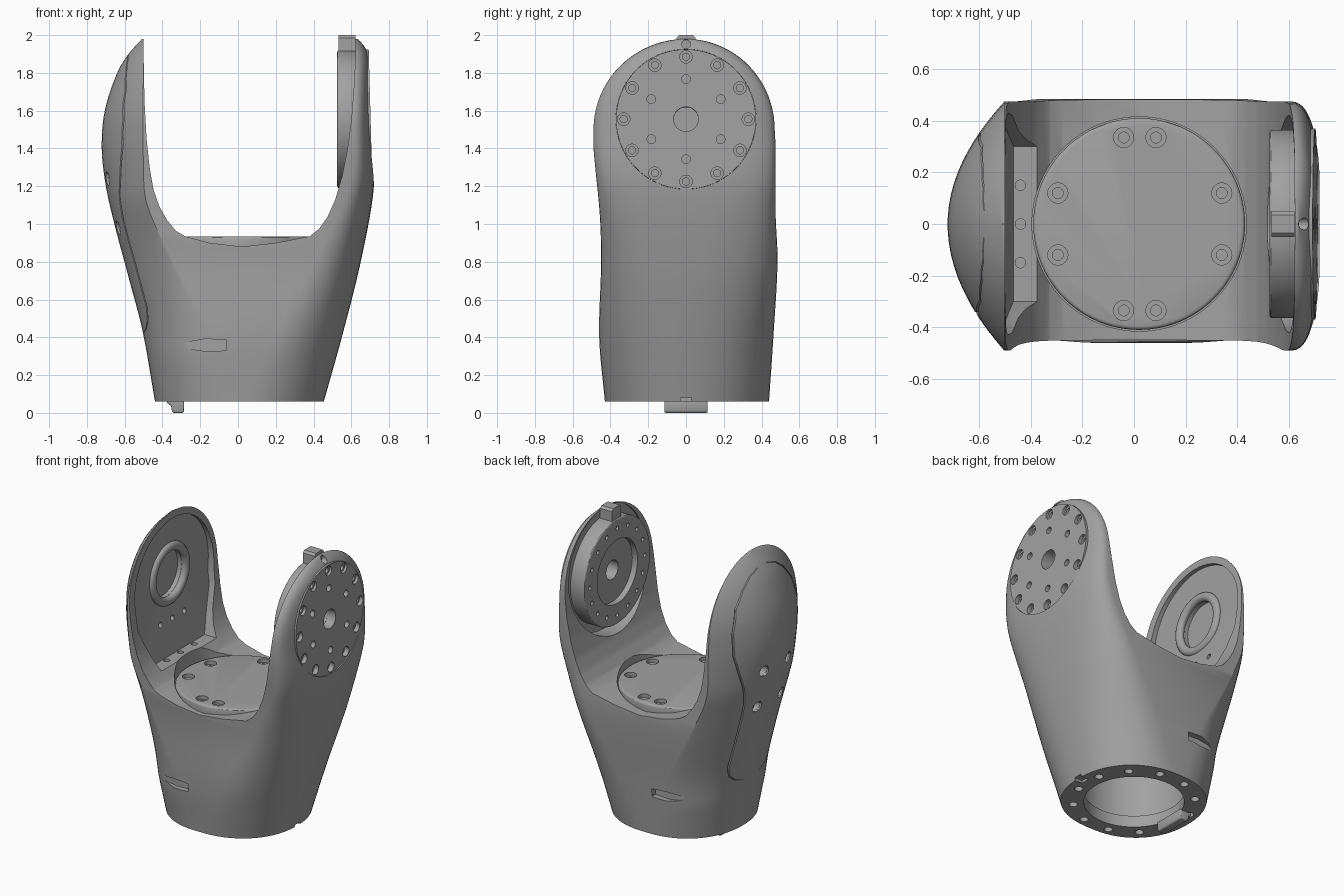
import bpy, bmesh, math
from mathutils import Vector, Matrix

cube = bpy.data.objects.get("Cube")
if cube:
    bpy.data.objects.remove(cube, do_unlink=True)

grey = bpy.data.materials.new("machined grey")
grey.use_nodes = True
grey.diffuse_color = (0.36, 0.36, 0.36, 1)
grey.node_tree.nodes["Principled BSDF"].inputs["Base Color"].default_value = grey.diffuse_color
X, Y, Z = Vector((1, 0, 0)), Vector((0, 1, 0)), Vector((0, 0, 1))


# ---- helpers ----
def curve(points):
    """Smooth interpolation through (position, value) pairs."""
    def slope(i):
        a, b = points[max(i - 1, 0)], points[min(i + 1, len(points) - 1)]
        return (b[1] - a[1]) / (b[0] - a[0])

    def value(t):
        i = 0
        while i < len(points) - 2 and t > points[i + 1][0]:
            i += 1
        (p, u), (q, v) = points[i], points[i + 1]
        h = q - p
        s = min(max((t - p) / h, 0), 1)
        f = s * s * (3 - 2 * s)
        return u + (v - u) * f + h * (s * (1 - s) ** 2 * slope(i) - s * s * (1 - s) * slope(i + 1))
    return value


def finish(name, bm):
    bmesh.ops.recalc_face_normals(bm, faces=bm.faces)
    mesh = bpy.data.meshes.new(name)
    bm.to_mesh(mesh)
    bm.free()
    mesh.materials.append(grey)
    obj = bpy.data.objects.new(name, mesh)
    bpy.context.collection.objects.link(obj)
    return obj


def select(obj):
    bpy.ops.object.select_all(action='DESELECT')
    bpy.context.view_layer.objects.active = obj
    obj.select_set(True)


def boolean(obj, other, operation='DIFFERENCE'):
    select(obj)
    mod = obj.modifiers.new("cut", 'BOOLEAN')
    mod.object, mod.operation, mod.solver = other, operation, 'EXACT'
    bpy.ops.object.modifier_apply(modifier=mod.name)
    bpy.data.objects.remove(other, do_unlink=True)


def bevel(obj, width):
    select(obj)
    mod = obj.modifiers.new("bevel", 'BEVEL')
    mod.width, mod.segments, mod.angle_limit = width, 3, math.radians(50)
    bpy.ops.object.modifier_apply(modifier=mod.name)


def rods(name, places, radius, length, axis=X, sides=24):
    """Cylinders centred on the given places."""
    bm = bmesh.new()
    turn = axis.to_track_quat('Z', 'Y').to_matrix().to_4x4()
    for place in places:
        bmesh.ops.create_cone(bm, cap_ends=True, segments=sides, radius1=radius, radius2=radius,
                              depth=length, matrix=Matrix.Translation(place) @ turn)
    return finish(name, bm)


def prism(name, outline, start, end):
    """Extrude a closed outline of 3D points between two offsets."""
    bm = bmesh.new()
    face = bm.faces.new([bm.verts.new(Vector(p) + start) for p in outline])
    extruded = bmesh.ops.extrude_face_region(bm, geom=[face])["geom"]
    bmesh.ops.translate(bm, vec=end - start, verts=[v for v in extruded if isinstance(v, bmesh.types.BMVert)])
    return finish(name, bm)


def circle(centre, radius, count, phase=0, axis=X):
    out = []
    for i in range(count):
        a = math.tau * i / count + phase
        c, s = radius * math.cos(a), radius * math.sin(a)
        out.append(Vector(centre) + (Vector((0, c, s)) if axis == X else Vector((c, s, 0))))
    return out


# ---- outer shell: lofted rounded sections ----
left_edge = curve([(.06, -.44), (.43, -.505), (.7, -.575), (1, -.655), (1.2, -.7), (1.4, -.722),
                   (1.6, -.706), (1.8, -.64), (1.9, -.58), (1.98, -.508)])
right_edge = curve([(.06, .455), (.4, .55), (.8, .65), (1.2, .72), (1.5, .715), (1.85, .7), (1.93, .675), (1.98, .635)])
left_core = curve([(.06, -.02), (.43, -.14), (.8, -.34), (1.1, -.48), (1.3, -.5), (1.98, -.5)])
right_core = curve([(.06, .02), (.43, .18), (.8, .38), (1.2, .57), (1.5, .6), (1.98, .6)])
front = curve([(.06, -.43), (.4, -.46), (.8, -.45), (1.05, -.457), (1.4, -.49), (1.5, -.49)])
back = curve([(.06, .44), (.4, .463), (.8, .485), (1.05, .475), (1.4, .475), (1.5, .47)])


def shell(name, shift=0.0):
    levels = [.06 + 1.44 * i / 40 for i in range(40)]
    levels += [1.5 + .48 * math.sin(math.pi / 2 * i / 20 * .985) for i in range(21)]
    bm, rings, n = bmesh.new(), [], 64
    for z in levels:
        shrink = math.sqrt(max(1 - ((z - 1.5) / .48) ** 2, 0)) if z > 1.5 else 1
        soft = min(max((z - .3) / .9, 0), 1)
        ring = []
        for i in range(n):
            a = math.tau * (i + .5) / n
            c, s = math.cos(a), math.sin(a)
            # right side squarish, left side domed like a parabola
            core, edge, across, along = ((right_core(z), right_edge(z), .92 - .2 * soft, .92 - .2 * soft) if c > 0
                                         else (left_core(z), left_edge(z), .92 + 1.1 * soft, .92 + .08 * soft))
            x = core + (edge - core) * abs(c) ** across + shift
            reach = (back(z) if s > 0 else -front(z)) * shrink
            ring.append(bm.verts.new((x, math.copysign(reach * abs(s) ** along, s), z)))
        rings.append(ring)
    for low, high in zip(rings, rings[1:]):
        for i in range(n):
            j = (i + 1) % n
            bm.faces.new((low[i], low[j], high[j], high[i]))
    bm.faces.new(rings[0])
    bm.faces.new(rings[-1])
    return finish(name, bm)


body = shell("yoke_body")

# flush side cover set into a shallow recess in the left arm
half = [(1.89, .05), (1.86, .14), (1.8, .22), (1.7, .3), (1.55, .345), (1.4, .345), (1.27, .31), (1.15, .265),
        (1.03, .24), (.9, .235), (.56, .235), (.49, .21), (.45, .16), (.43, .09)]


def cover_prism(name, margin):
    side = [(w + margin, z + math.copysign(margin, z - 1.16)) for z, w in half]
    return prism(name, [(0, w, z) for w, z in side] + [(0, -w, z) for w, z in reversed(side)], X * -.9, X * -.3)


recess = cover_prism("cover_recess", .005)
boolean(recess, shell("recess_floor", .012))
boolean(body, recess)
cover = shell("side_cover")
boolean(cover, cover_prism("cover_outline", -.005), 'INTERSECT')
boolean(cover, shell("cover_inside", .011))

# open saddle between the two arms
saddle = [(-.5, 2.2), (-.5, 1.9), (-.495, 1.65), (-.484, 1.45), (-.468, 1.3), (-.447, 1.18), (-.415, 1.09),
          (-.375, 1.02), (-.33, .965), (-.28, .935), (-.15, .9), (.02, .88), (.2, .9), (.38, .935),
          (.43, .975), (.475, 1.04), (.515, 1.13), (.55, 1.25), (.58, 1.4), (.6, 1.55), (.615, 1.75),
          (.622, 1.9), (.625, 2.2)]
boolean(body, prism("saddle_cut", [(x, 0, z) for x, z in saddle], -Y, Y))
boolean(body, rods("floor_cut", [(.02, 0, 1.07)], .415, .4, Z, 96))

# arch-shaped pocket in the left arm, its floor leaning in towards the bottom
arch = [(0, .43 * math.cos(math.pi * i / 32), 1.5 + .43 * math.sin(math.pi * i / 32)) for i in range(33)]
arch += [(0, -.42, 1.32), (0, -.34, 1.13), (0, -.3, 1.02), (0, .3, 1.02), (0, .34, 1.13), (0, .42, 1.32)]
pocket = prism("arm_pocket", arch, X * -.7, X * -.2)
lean = [(-.528, 2.1), (-.528, 1.4), (-.46, .98), (-.25, .98), (-.25, 2.1)]
boolean(pocket, prism("pocket_floor", [(x, 0, z) for x, z in lean], -Y, Y), 'INTERSECT')
boolean(body, pocket)
hub = (-.528, 0, 1.54)
boolean(body, rods("hub_recess", [hub], .165, .1, X, 64))
boolean(body, rods("wall_holes", [(-.5, y, 1.24) for y in (-.13, 0, .13)], .018, .08))
boolean(body, rods("ledge_holes", [(-.44, y, 1.0) for y in (-.15, 0, .15)], .02, .12, Z))

# drive arm: inner pocket, flat outer seat, through bore
axis_height = 1.555
tilt = Vector((1, 0, .027)).normalized()
boolean(body, rods("drum_pocket", [(.5, 0, axis_height)], .42, .256, X, 96))
seat = Vector((.702, 0, axis_height))
boolean(body, rods("seat_cut", [seat + tilt * .07], .371, .2, tilt, 96))
boolean(body, rods("bore", [seat], .065, .5, tilt, 48))
boolean(body, rods("top_pin_hole", [(.67, 0, 1.952)], .023, .1))

# hollow base with bolt circle and notch
boolean(body, rods("base_opening", [(0, 0, .1)], .315, .2, Z, 96))
boolean(body, rods("base_cavity", [(0, 0, .46)], .345, .64, Z, 96))
boolean(body, rods("base_bolts", circle((0, 0, .06), .383, 12, math.pi / 12, Z), .027, .08, Z))
boolean(body, prism("base_notch", [(.4, y, z) for y, z in ((-.03, .04), (.03, .04), (.03, .078), (-.03, .078))], X * 0, X * .2))

# bullet-shaped slots, front and back
slot = [(-.06, .33), (-.06, .385), (-.17, .392), (-.25, .378), (-.295, .358), (-.25, .338), (-.17, .326)]
for side in (-1, 1):
    boolean(body, prism("slot_cut", [(x, 0, z) for x, z in slot], Y * side * .42, Y * side * .6))

# screw holes through the side cover
for part in (body, cover):
    boolean(part, rods("cover_holes", [(-.74, y, z) for y in (-.13, .13) for z in (.98, 1.24)], .037, .3))

# raised ring around the left hub
bm = bmesh.new()
section = [bm.verts.new((hub[0] + .025 * math.sin(a), .183 + .03 * math.cos(a), hub[2]))
           for a in (math.tau * i / 16 for i in range(16))]
loop = [bm.edges.new((section[i], section[(i + 1) % 16])) for i in range(16)]
bmesh.ops.spin(bm, geom=section + loop, cent=hub, axis=X, angle=math.tau, steps=64, use_merge=True)
bmesh.ops.remove_doubles(bm, verts=bm.verts, dist=.0005)
hub_ring = finish("hub_ring", bm)

# outer drive plate with counterbored bolt circle
plate = rods("drive_plate", [seat - tilt * .015], .37, .03, tilt, 96)
for part in (plate, body):
    boolean(part, rods("bolt_heads", circle(seat, .33, 12), .033, .05))
    boolean(part, rods("bolt_shanks", circle(seat, .33, 12), .019, .12))
    boolean(part, rods("pin_holes", circle(seat, .212, 6, math.pi / 6), .023, .12))
boolean(plate, rods("plate_bore", [seat], .065, .2, tilt, 48))

# inner drum with recess, bolt ring and top tab
drum = rods("drive_drum", [(.583, 0, axis_height)], .365, .116, X, 96)
bevel(drum, .012)
boolean(drum, rods("drum_recess", [(.525, 0, axis_height)], .22, .08, X, 64))
boolean(drum, rods("drum_bore", [(.58, 0, axis_height)], .065, .4, X, 48))
boolean(drum, rods("drum_bolts", circle((.525, 0, axis_height), .3, 16), .014, .06))
tab = prism("top_tab", [(0, y, z) for y, z in ((-.05, 1.88), (.05, 1.88), (.05, 1.985), (.035, 2), (-.035, 2), (-.05, 1.985))],
            X * .532, X * .622)

# floor disc with counterbored bolts
disc = rods("floor_disc", [(.02, 0, .89)], .41, .09, Z, 96)
bevel(disc, .015)
spots = [(x, y * s, .935) for x, y in ((-.04, .335), (.085, .335), (-.295, .12), (.34, .12)) for s in (-1, 1)]
boolean(disc, rods("disc_heads", spots, .039, .05, Z))
boolean(disc, rods("disc_shanks", spots, .021, .14, Z))

# locating key under the base
key = prism("base_key", [(x, 0, z) for x, z in ((-.375, .07), (-.375, .05), (-.355, .04), (-.35, .01), (-.34, 0),
                                                (-.29, 0), (-.285, .01), (-.285, .07))], Y * -.115, Y * .115)
bevel(key, .008)

for part in (body, cover, hub_ring, plate, drum, tab, disc, key):
    select(part)
    bpy.ops.object.shade_smooth_by_angle(angle=math.radians(30))
